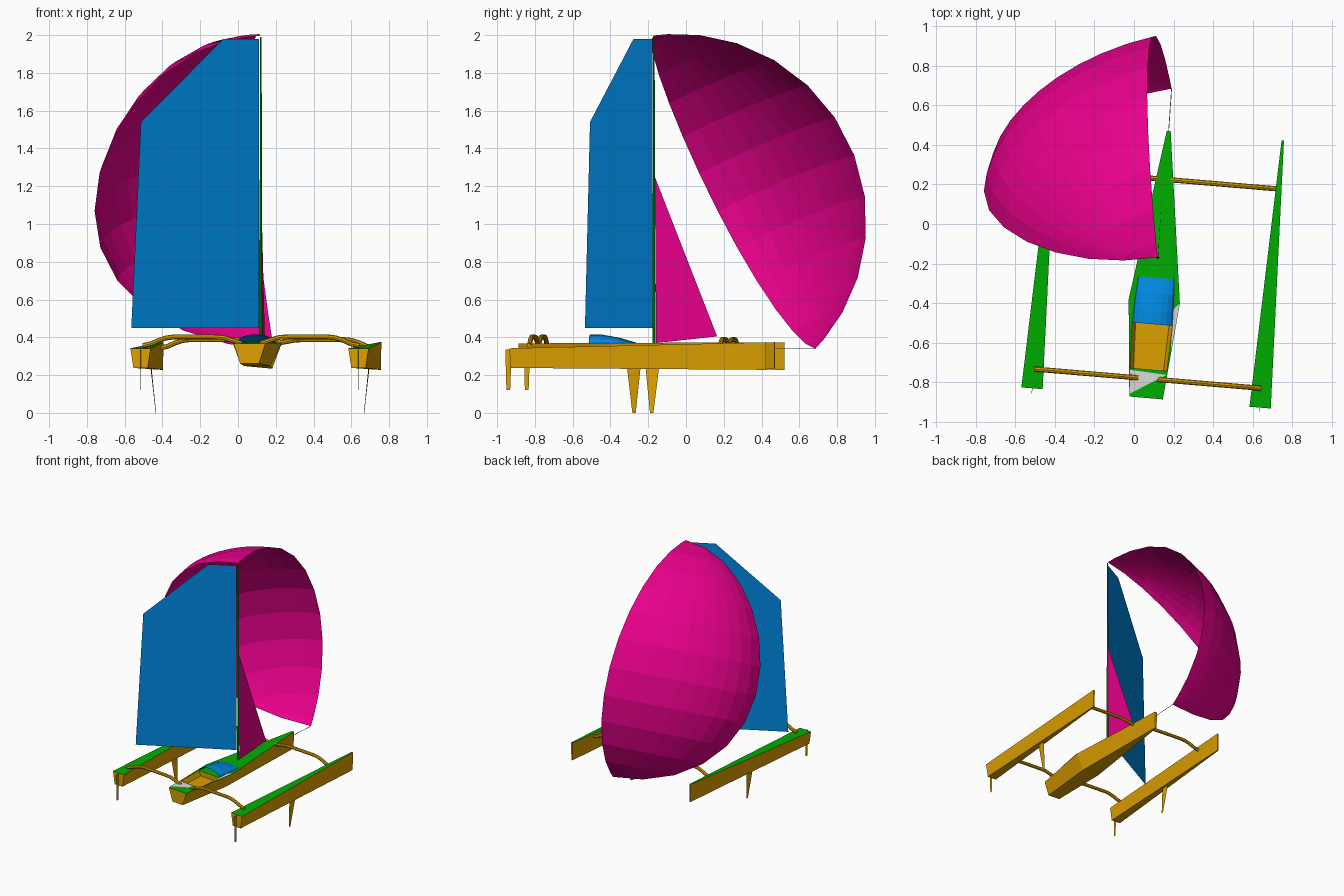
import bpy, bmesh, math
from mathutils import Vector

if "Cube" in bpy.data.objects:
    bpy.data.objects.remove(bpy.data.objects["Cube"])

ANG = math.radians(4.85)          # heading of the boat, turned from +y
CA, SA = math.cos(ANG), math.sin(ANG)


def material(name, rgb):
    m = bpy.data.materials.new(name)
    m.diffuse_color = (*rgb, 1)
    m.use_nodes = True
    m.node_tree.nodes["Principled BSDF"].inputs["Base Color"].default_value = m.diffuse_color
    return m


GOLD = material("gold", (0.72, 0.35, 0.0))
GREEN = material("green", (0.0, 0.42, 0.0))
BLUE = material("blue", (0.0, 0.25, 0.76))
PINK = material("magenta", (0.82, 0.0, 0.26))
GREY = material("light_grey", (0.7, 0.7, 0.7))


def W(s, f, z):
    """Boat coordinates (starboard, forward, up) to world."""
    return Vector((0.061 + s * CA + f * SA, -0.88 - s * SA + f * CA, z))


def mesh(name, verts, faces, mats, rule=None, fix=True):
    bm = bmesh.new()
    vs = [bm.verts.new(v) for v in verts]
    for f in faces:
        bm.faces.new([vs[i] for i in f])
    if fix:
        bmesh.ops.recalc_face_normals(bm, faces=bm.faces)
    bm.normal_update()
    if rule:
        for f in bm.faces:
            f.material_index = rule(f)
    me = bpy.data.meshes.new(name)
    bm.to_mesh(me)
    bm.free()
    for m in mats:
        me.materials.append(m)
    ob = bpy.data.objects.new(name, me)
    bpy.context.collection.objects.link(ob)
    return ob


def loft(name, rings, mats, rule=None):
    """Closed skin through rings with the same number of points."""
    n = len(rings[0])
    verts = [v for r in rings for v in r]
    faces = [(k * n + i, k * n + (i + 1) % n, (k + 1) * n + (i + 1) % n, (k + 1) * n + i)
             for k in range(len(rings) - 1) for i in range(n)]
    faces += [tuple(range(n)), tuple(range(len(verts) - n, len(verts)))]
    return mesh(name, verts, faces, mats, rule)


def hull(name, s0, stations):
    """Trapezoid sections: forward position, deck half width, bottom half width, top z, bottom z."""
    rings = [[W(s0 - d, f, zt), W(s0 + d, f, zt), W(s0 + b, f, zb), W(s0 - b, f, zb)]
             for f, d, b, zt, zb in stations]
    return loft(name, rings, [GOLD, GREEN], lambda f: 1 if f.normal.z > 0.7 else 0)


def tube(name, pts, r, mat, sides=8, r_end=None):
    rings = []
    for i, p in enumerate(pts):
        d = (pts[min(i + 1, len(pts) - 1)] - pts[max(i - 1, 0)]).normalized()
        a = d.cross(Vector((0, 0, 1)) if abs(d.z) < 0.9 else Vector((0, 1, 0))).normalized()
        b = d.cross(a)
        rr = r + ((r_end if r_end is not None else r) - r) * i / (len(pts) - 1)
        rings.append([p + rr * (a * math.cos(t) + b * math.sin(t))
                      for t in [2 * math.pi * k / sides for k in range(sides)]])
    return loft(name, rings, [mat])


def blade(name, top, bottom, thick, mat):
    """Thin foil: top and bottom are (s, f_aft, f_fore, z)."""
    rings = [[W(s - thick, (a + b) / 2, z), W(s, a, z), W(s + thick, (a + b) / 2, z), W(s, b, z)]
             for s, a, b, z in (top, bottom)]
    return loft(name, rings, [mat])


# main hull with a cut cockpit well
main = hull("main_hull", 0, [(0, 0.085, 0.05, 0.368, 0.262), (0.49, 0.13, 0.07, 0.370, 0.248),
                             (1.355, 0.010, 0.006, 0.374, 0.235)])
well = loft("cockpit_cutter", [[W(-b, f, 0.33), W(b, f, 0.33), W(w, f, 0.45), W(-w, f, 0.45)]
                               for f, b, w in ((0.145, 0.076, 0.13), (0.375, 0.085, 0.14))],
            [GOLD, GREEN])
mod = main.modifiers.new("cockpit", 'BOOLEAN')
mod.operation, mod.object, mod.solver = 'DIFFERENCE', well, 'EXACT'
bpy.context.view_layer.objects.active = main
bpy.ops.object.modifier_apply(modifier=mod.name)
bpy.data.objects.remove(well)

# grey deck patches
mesh("stern_patch", [W(-0.084, 0.015, 0.373), W(0.093, 0.125, 0.373), W(-0.093, 0.135, 0.373)],
     [(0, 1, 2)], [GREY])
mesh("side_patch", [W(0.105, 0.24, 0.374), W(0.13, 0.49, 0.374), W(0.1, 0.46, 0.374)],
     [(0, 1, 2)], [GREY])

# arched cabin roof, open towards the cockpit
N = 8
rows = [(0.375, 0.046, 0.102), (0.44, 0.044, 0.1), (0.53, 0.028, 0.096), (0.61, 0.004, 0.092)]
cv = [W(-w * math.cos(math.pi * k / N), f, 0.370 + h * math.sin(math.pi * k / N))
      for f, h, w in rows for k in range(N + 1)]
cf = [(r * (N + 1) + k, r * (N + 1) + k + 1, (r + 1) * (N + 1) + k + 1, (r + 1) * (N + 1) + k)
      for r in range(len(rows) - 1) for k in range(N)]
mesh("cabin_roof", cv, cf, [BLUE])

# floats, boards, rudders and crossbeams on both sides
for side, m in (("port", -1), ("starboard", 1)):
    hull(side + "_float", m * 0.579, [(0, 0.054, 0.038, 0.342, 0.238),
                                      (1.357, 0.006, 0.005, 0.374, 0.228)])
    blade(side + "_daggerboard", (m * 0.580, 0.618, 0.692, 0.25), (m * 0.553, 0.645, 0.663, 0.0),
          0.0015, GOLD)
    blade(side + "_rudder", (m * 0.578, -0.028, 0.006, 0.335), (m * 0.578, -0.022, -0.002, 0.12),
          0.0015, GOLD)
    for end, f, dz, inner in (("aft", 0.098, 0.0, 0.05), ("forward", 1.11, -0.014, 0.01)):
        path = [(inner, 0.368), (inner + 0.05, 0.384), (0.15, 0.400), (0.2, 0.402), (0.41, 0.402),
                (0.45, 0.397), (0.49, 0.384), (0.53, 0.366), (0.575, 0.356)]
        tube(f"{side}_{end}_crossbeam", [W(m * s, f, z + dz) for s, z in path], 0.013, GOLD)

# mast and bow line
tube("mast", [Vector((0.121, -0.17, 0.36)), Vector((0.121, -0.17, 1.99))], 0.008, GREEN, 8, 0.004)
tube("bow_line", [W(0, 1.34, 0.34), Vector((0.19, 0.685, 0.34))], 0.002, GREY, 6)

# mainsail: flat panel swung out to port
sail = [(0.0, 1.98), (0.28, 1.98), (0.925, 1.54), (1.0, 0.45), (0.0, 0.45)]
mesh("mainsail", [Vector((0.112 - 0.677 * u, -0.178 - 0.357 * u, z)) for u, z in sail],
     [(0, 1, 2, 3, 4)], [BLUE])

# jib
mesh("jib", [Vector((0.121, -0.165, 1.25)), Vector((0.123, -0.158, 0.37)), Vector((0.142, 0.165, 0.405))],
     [(0, 1, 2)], [PINK])

# spinnaker: lune between head and tack, each edge close to a circular arc
head, tack = Vector((0.12, -0.17, 1.998)), Vector((0.19, 0.685, 0.34))
mid, half = (head + tack) / 2, (head - tack) / 2
luff = Vector((-0.083, 0.588, 0.297))
leech = Vector((-0.908, -0.14, 0.0))
L = half.length


def arc(t, sag):
    """Height of an arc over its chord at t in -1..1, relative to its sag."""
    r = (L * L + sag * sag) / (2 * sag)
    return max(0, math.sqrt(max(0, r * r - (t * L) ** 2)) - (r - sag)) / sag


U, V = 13, 10
verts, faces = [head, tack], []
for i in range(1, U):
    t = math.cos(math.pi * i / U)
    for j in range(V + 1):
        p = math.pi / 2 * j / V
        flat = 1 - (0.06 + 0.03 * max(t, 0)) * math.sin(2 * p)
        verts.append(mid + half * t + flat * (
            luff * (math.cos(p) * arc(t, luff.length))
            + leech * (math.sin(p) * arc(t, leech.length) * (1 - 0.16 * t))))
idx = lambda i, j: 2 + (i - 1) * (V + 1) + j
for j in range(V):
    faces.append((0, idx(1, j), idx(1, j + 1)))
    faces.append((1, idx(U - 1, j + 1), idx(U - 1, j)))
    for i in range(1, U - 1):
        faces.append((idx(i, j), idx(i + 1, j), idx(i + 1, j + 1), idx(i, j + 1)))
mesh("spinnaker", verts, faces, [PINK])
